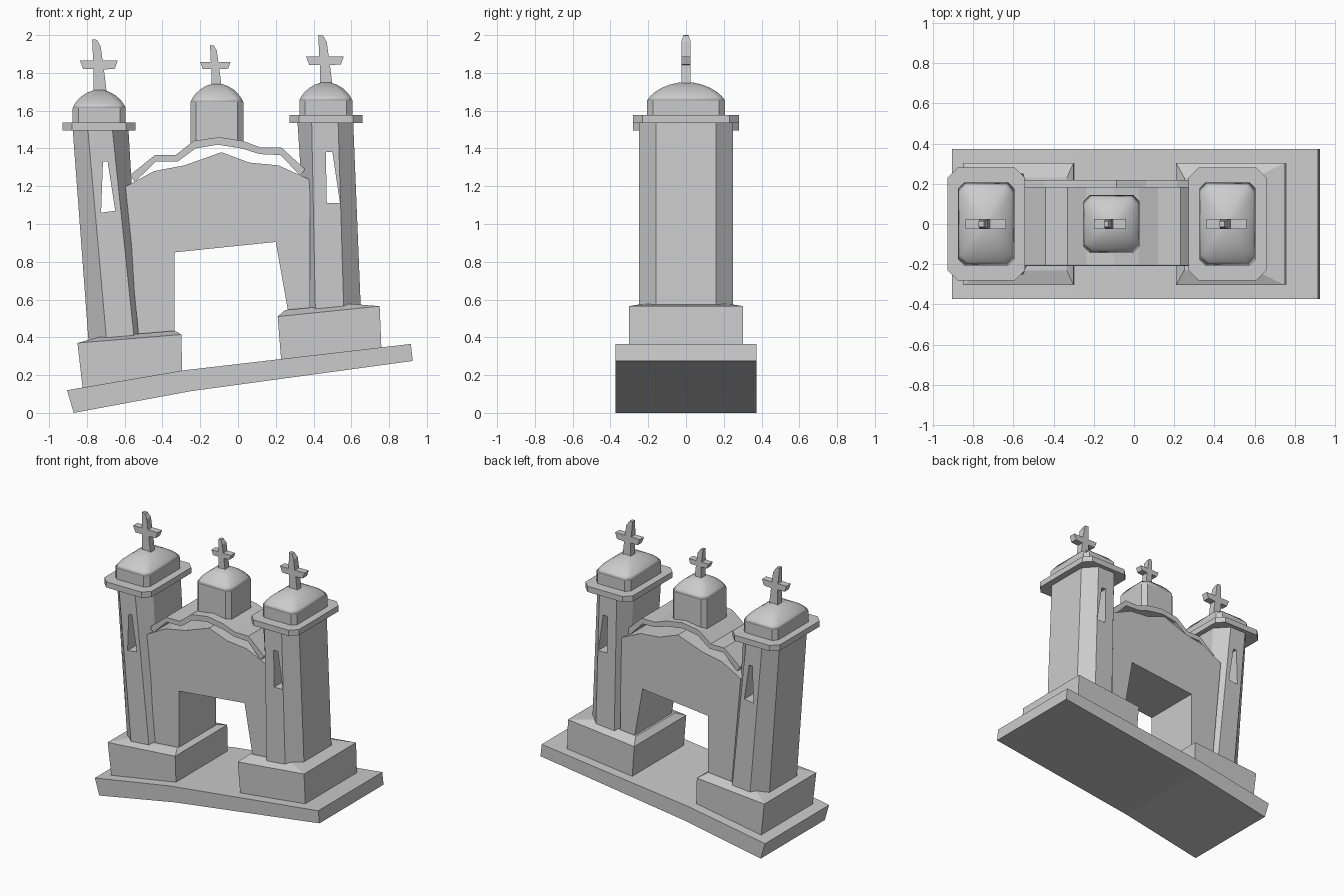
import bpy, bmesh

if "Cube" in bpy.data.objects:
    bpy.data.objects.remove(bpy.data.objects["Cube"])


def make(name, verts, faces):
    me = bpy.data.meshes.new(name)
    me.from_pydata(verts, [], faces)
    bm = bmesh.new()
    bm.from_mesh(me)
    bmesh.ops.recalc_face_normals(bm, faces=bm.faces)
    bm.to_mesh(me)
    bm.free()
    ob = bpy.data.objects.new(name, me)
    bpy.context.collection.objects.link(ob)
    return ob


def loft(name, rings):
    """Skin a stack of rings with equal point counts and cap both ends."""
    n = len(rings[0])
    verts = [p for r in rings for p in r]
    faces = [list(range(n)), list(range(len(verts) - n, len(verts)))]
    for k in range(len(rings) - 1):
        for i in range(n):
            j = (i + 1) % n
            faces.append([k * n + i, k * n + j, k * n + n + j, k * n + n + i])
    return make(name, verts, faces)


def prism(name, profile, y0, y1):
    """Extrude a front-view outline from y0 to y1."""
    return loft(name, [[(x, y, z) for x, z in profile] for y in (y0, y1)])


def octagon(xs, yin, yout, z0, z1):
    """Chamfered rectangle; height runs from z0 at the left to z1 at the right."""
    a, b, c, d = xs
    pts = [(b, -yout), (c, -yout), (d, -yin), (d, yin),
           (c, yout), (b, yout), (a, yin), (a, -yin)]
    return [(x, y, z0 + (z1 - z0) * (x - a) / (d - a)) for x, y in pts]


def chamfered(cx, hx, hy, ch, z):
    return octagon((cx - hx, cx - hx + ch, cx + hx - ch, cx + hx), hy - ch, hy, z, z)


def rect(x0, x1, hy, z0, z1):
    return [(x0, -hy, z0), (x1, -hy, z1), (x1, hy, z1), (x0, hy, z0)]


def dome(name, cx, hx, hy, z0, z1, z2):
    """Drum from z0 to z1 with a smooth cap up to z2."""
    loft(name + "_drum", [chamfered(cx, hx, hy, 0.03, z) for z in (z0, z1)])
    steps = [(1, 0), (0.92, 0.22), (0.82, 0.42), (0.63, 0.67), (0.42, 0.85), (0.2, 0.96), (0.03, 1)]
    cap = loft(name + "_dome", [chamfered(cx, hx * s, hy * s, (0.03 + 0.04 * t) * s,
                                          z1 + (z2 - z1) * t) for s, t in steps])
    for p in cap.data.polygons:
        p.use_smooth = True


def cross(name, cx, cz, s):
    """Leaning cross with a thinner tip."""
    pts = [(-0.027, -0.15), (0.042, -0.145), (0.027, -0.022), (0.085, -0.018),
           (0.1, 0.025), (0.02, 0.025), (0.01, 0.1), (-0.01, 0.135), (-0.035, 0.137),
           (-0.03, 0.025), (-0.1, 0.025), (-0.083, -0.02), (-0.027, -0.02)]
    rings = [[(cx + x * s, side * (0.014 if z > 0.12 else 0.025), cz + z * s)
              for x, z in pts] for side in (-1, 1)]
    loft(name, rings)


# Leaning ground slab, bent under the left plinth
prism("base_slab", [(-0.87, 0), (-0.25, 0.115), (0.925, 0.275), (0.915, 0.365),
                    (-0.29, 0.225), (-0.905, 0.12)], -0.373, 0.373)

# Plinths with low hipped tops
loft("left_plinth", [rect(-0.82, -0.295, 0.3, 0.11, 0.2), rect(-0.85, -0.30, 0.303, 0.37, 0.415),
                     rect(-0.74, -0.335, 0.23, 0.40, 0.435)])
loft("right_plinth", [rect(0.23, 0.76, 0.3, 0.26, 0.32), rect(0.21, 0.75, 0.303, 0.51, 0.565),
                      rect(0.25, 0.60, 0.23, 0.545, 0.577)])

# Towers: shaft with a slit window, cornice, dome and cross
towers = [
    ("left", (-0.79, -0.695, -0.55, -0.515), (0.36, 0.40),
     (-0.875, -0.795, -0.665, -0.58), 1.50, -0.735, -0.737, 1.84,
     [(-0.715, 1.33), (-0.69, 1.33), (-0.65, 1.07), (-0.725, 1.06)]),
    ("right", (0.38, 0.41, 0.56, 0.65), (0.52, 0.555),
     (0.315, 0.39, 0.53, 0.61), 1.54, 0.465, 0.46, 1.863,
     [(0.465, 1.38), (0.50, 1.38), (0.54, 1.11), (0.47, 1.11)]),
]
for side, low, (zl, zr), high, top, cx, kx, kz, slit in towers:
    shaft = loft(side + "_tower", [octagon(low, 0.16, 0.25, zl, zr),
                                   octagon(high, 0.16, 0.25, top, top)])
    cutter = prism(side + "_window_cutter", slit, -0.5, 0.5)
    cutter.hide_render = True
    mod = shaft.modifiers.new("window", 'BOOLEAN')
    mod.object = cutter
    mod.operation = 'DIFFERENCE'
    mod.solver = 'EXACT'
    bpy.context.view_layer.objects.active = shaft
    bpy.ops.object.modifier_apply(modifier=mod.name)
    bpy.data.objects.remove(cutter)
    loft(side + "_cornice", [chamfered(cx, 0.193, 0.28, 0.05, z) for z in (top - 0.005, top + 0.037)])
    dome(side, cx, 0.14, 0.206, top + 0.037, top + 0.115, top + 0.212)
    cross(side + "_cross", kx, kz, 1.0)

# Gate wall with the doorway notch
prism("gate_wall", [(-0.60, 1.195), (-0.445, 1.28), (-0.285, 1.31), (-0.087, 1.38),
                    (0.06, 1.325), (0.215, 1.31), (0.38, 1.235), (0.38, 0.51),
                    (0.27, 0.51), (0.20, 0.905), (-0.335, 0.85), (-0.335, 0.40),
                    (-0.525, 0.39)], -0.21, 0.22)

# Stepped roof band floating above the wall
prism("gable_band", [(-0.57, 1.26), (-0.44, 1.365), (-0.33, 1.365), (-0.235, 1.44),
                     (-0.10, 1.46), (0.025, 1.44), (0.12, 1.405), (0.23, 1.405),
                     (0.355, 1.29), (0.33, 1.255), (0.225, 1.365), (0.115, 1.37),
                     (0.02, 1.40), (-0.107, 1.42), (-0.225, 1.40), (-0.32, 1.33),
                     (-0.435, 1.33), (-0.547, 1.222)], -0.207, 0.185)

# Centre dome and cross
dome("centre", -0.112, 0.14, 0.143, 1.43, 1.645, 1.745)
cross("centre_cross", -0.12, 1.837, 0.8)
